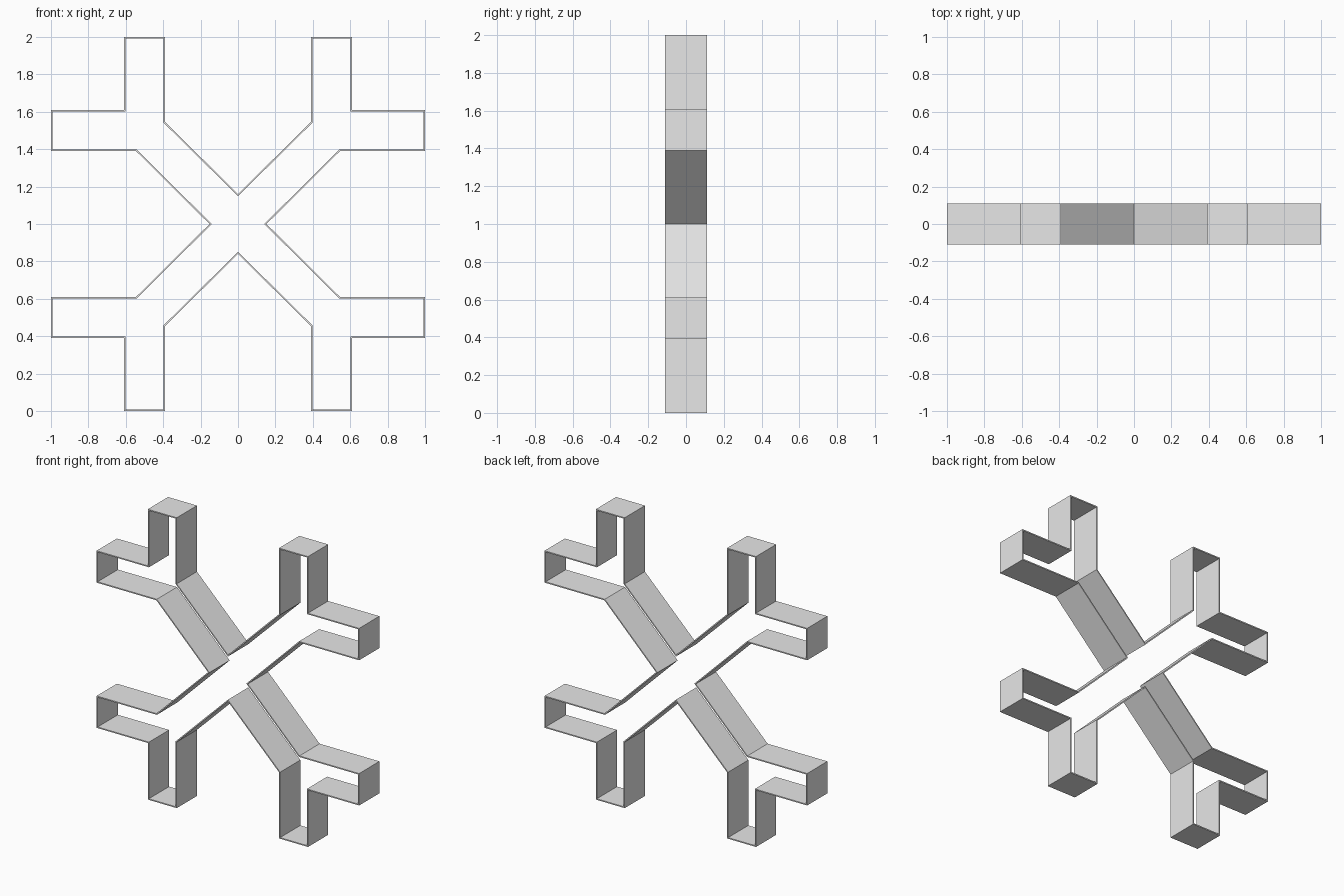
import bpy
import bmesh

if "Cube" in bpy.data.objects:
    bpy.data.objects.remove(bpy.data.objects["Cube"])

HALF_DEPTH = 0.11
WALL = 0.008

# One quarter of the snowflake outline (x, height above centre), clockwise
quarter = [(0, 0.16), (0.39, 0.545), (0.39, 1.0), (0.61, 1.0), (0.61, 0.61),
           (1.0, 0.61), (1.0, 0.39), (0.545, 0.39), (0.152, 0)]

# Mirror the quarter down, then mirror the half across, keeping clockwise order
half = quarter + [(x, -z) for x, z in reversed(quarter[:-1])]
outline = half + [(-x, z) for x, z in reversed(half[1:-1])]

# Band that follows the outline, open at front and back
bm = bmesh.new()
front = [bm.verts.new((x, -HALF_DEPTH, z + 1)) for x, z in outline]
back = [bm.verts.new((x, HALF_DEPTH, z + 1)) for x, z in outline]
n = len(outline)
for i in range(n):
    j = (i + 1) % n
    bm.faces.new((front[i], front[j], back[j], back[i]))
mesh = bpy.data.meshes.new("snowflake_band")
bm.to_mesh(mesh)
bm.free()

band = bpy.data.objects.new("snowflake_band", mesh)
bpy.context.collection.objects.link(band)

# Thin wall, grown inward
solid = band.modifiers.new("wall", 'SOLIDIFY')
solid.thickness = WALL
solid.offset = -1
solid.use_even_offset = True

grey = bpy.data.materials.new("light grey")
grey.diffuse_color = (0.8, 0.8, 0.8, 1)
grey.use_nodes = True
grey.node_tree.nodes["Principled BSDF"].inputs["Base Color"].default_value = grey.diffuse_color
mesh.materials.append(grey)
